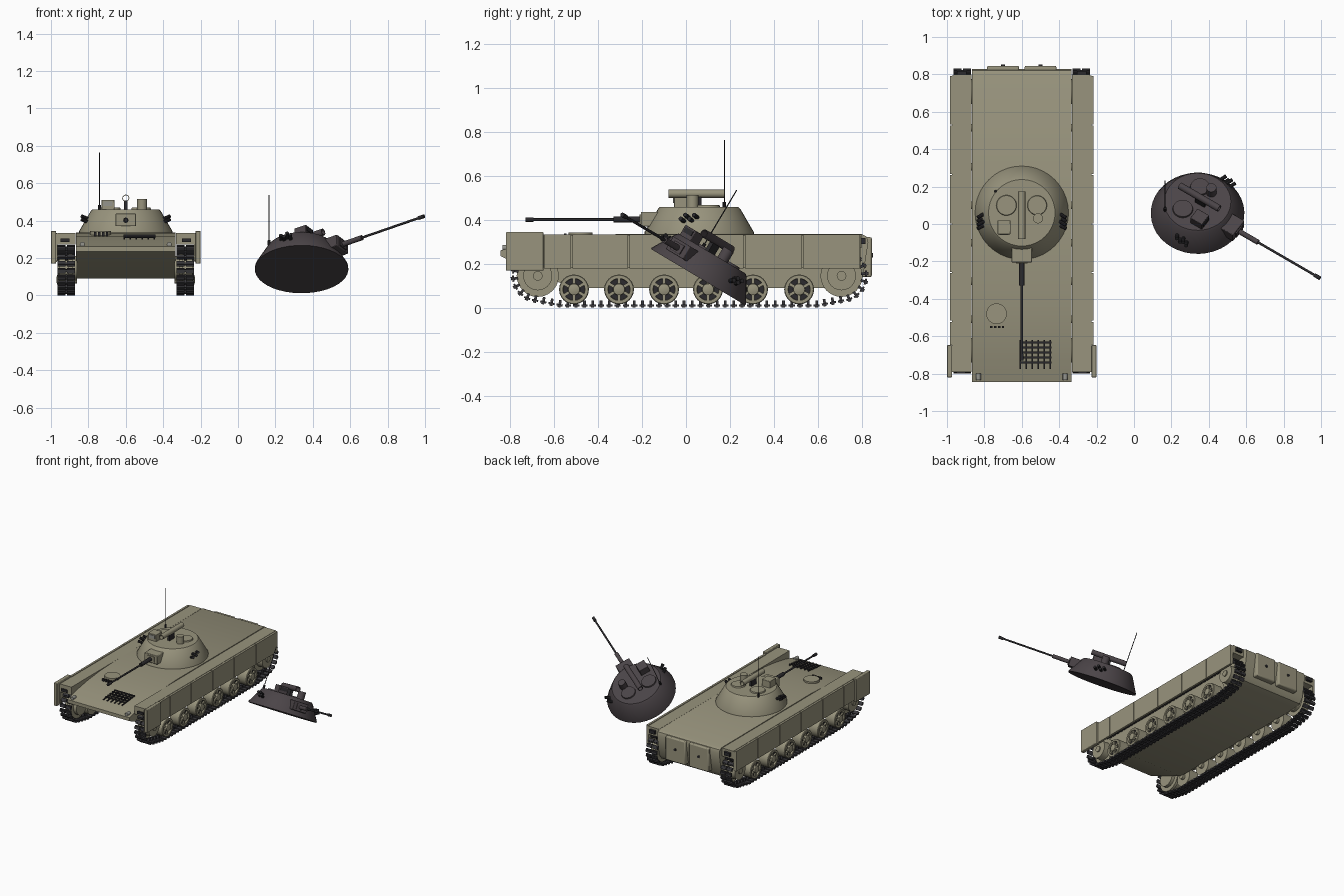
import bpy, bmesh, math
from mathutils import Matrix, Vector

if "Cube" in bpy.data.objects:
    bpy.data.objects.remove(bpy.data.objects["Cube"])

T, R = Matrix.Translation, Matrix.Rotation


def material(name, rgb):
    m = bpy.data.materials.new(name)
    m.diffuse_color = (*rgb, 1)
    m.use_nodes = True
    m.node_tree.nodes["Principled BSDF"].inputs["Base Color"].default_value = m.diffuse_color
    return m


OLIVE = material("olive", (0.315, 0.295, 0.205))
CHAR = material("charcoal", (0.070, 0.058, 0.064))
BLACK = material("gun black", (0.024, 0.023, 0.026))
TRACK = material("track steel", (0.040, 0.039, 0.044))
LENS = material("lens grey", (0.30, 0.30, 0.27))


def finish(name, bm, mats, M=Matrix(), bevel=0):
    bm.transform(M)
    bmesh.ops.recalc_face_normals(bm, faces=bm.faces)
    me = bpy.data.meshes.new(name)
    bm.to_mesh(me)
    bm.free()
    for m in mats if isinstance(mats, tuple) else (mats,):
        me.materials.append(m)
    ob = bpy.data.objects.new(name, me)
    bpy.context.collection.objects.link(ob)
    if bevel:
        b = ob.modifiers.new("bevel", 'BEVEL')
        b.width, b.segments = bevel, 2
    return ob


def add_box(bm, x, y, z, M=Matrix()):
    c = Vector([(a + b) / 2 for a, b in (x, y, z)])
    s = [abs(b - a) for a, b in (x, y, z)]
    bmesh.ops.create_cube(bm, size=1, matrix=M @ T(c) @ Matrix.Diagonal((*s, 1)))


def box(name, x, y, z, mat, M=Matrix(), bevel=0):
    bm = bmesh.new()
    add_box(bm, x, y, z)
    return finish(name, bm, mat, M, bevel)


def add_rod(bm, p, q, r, r2=None, n=16):
    p, q = Vector(p), Vector(q)
    d = q - p
    rot = d.to_track_quat('Z', 'Y').to_matrix().to_4x4()
    bmesh.ops.create_cone(bm, cap_ends=True, segments=n, radius1=r,
                          radius2=r if r2 is None else r2, depth=d.length,
                          matrix=T((p + q) / 2) @ rot)


def rod(name, p, q, r, mat, M=Matrix(), r2=None, n=16):
    bm = bmesh.new()
    add_rod(bm, p, q, r, r2, n)
    return finish(name, bm, mat, M)


def lathe(bm, prof, n=24, closed=False):
    """Revolve (radius, height) points about z."""
    rings = [[bm.verts.new((r * math.cos(a), r * math.sin(a), z))
              for a in (math.tau * i / n for i in range(n))] for r, z in prof]
    pairs = list(zip(rings, rings[1:])) + ([(rings[-1], rings[0])] if closed else [])
    for a, b in pairs:
        for i in range(n):
            bm.faces.new((a[i], a[(i + 1) % n], b[(i + 1) % n], b[i]))
    if not closed:
        bm.faces.new(rings[0])
        bm.faces.new(rings[-1])


def prism(name, prof, x0, x1, mat, M):
    """Extrude a (y, z) outline along x."""
    bm = bmesh.new()
    f = bm.faces.new([bm.verts.new((x0, y, z)) for y, z in prof])
    e = bmesh.ops.extrude_face_region(bm, geom=[f])
    bmesh.ops.translate(bm, vec=(x1 - x0, 0, 0),
                        verts=[v for v in e['geom'] if isinstance(v, bmesh.types.BMVert)])
    return finish(name, bm, mat, M)


def turret(tag, body, M):
    """Turret with its base centre at the origin, gun along -y."""
    bm = bmesh.new()
    lathe(bm, [(0.25, 0), (0.25, 0.008), (0.188, 0.115), (0.178, 0.125)], 40)
    finish(tag + "_shell", bm, body, M)
    box(tag + "_mantlet", (-.055, .055), (-.265, -.16), (.035, .102), body, M, .004)
    box(tag + "_mantlet_plate", (-.03, .03), (-.271, -.264), (.045, .09), body, M)
    # gun
    rod(tag + "_gun_sleeve", (0, -.26, .067), (0, -.39, .067), .014, body if body is CHAR else BLACK, M)
    rod(tag + "_barrel", (0, -.38, .067), (0, -.79, .067), .0065, BLACK, M)
    rod(tag + "_muzzle", (0, -.755, .067), (0, -.79, .067), .0105, BLACK, M)
    # roof fittings
    for s, r in ((-1, .056), (1, .054)):
        rod(tag + "_hatch", (s * .082, .04, .12), (s * .082, .04, .134), r, body, M, r - .004, 28)
    rod(tag + "_periscope", (.087, -.03, .12), (.087, -.03, .18), .027, body, M, n=16)
    box(tag + "_sight_box", (-.13, -.06), (-.115, -.04), (.12, .176), body, M, .003)
    box(tag + "_sight_window", (-.12, -.07), (-.119, -.114), (.143, .168), LENS if body is OLIVE else BLACK, M)
    box(tag + "_launcher_mount", (-.01, .01), (-.05, .01), (.12, .172), BLACK, M)
    bm = bmesh.new()
    lathe(bm, [(.019, 0), (.019, .255), (.015, .255), (.015, 0)], 20, True)
    finish(tag + "_launch_tube", bm, body, M @ T((0, .115, .185)) @ R(math.pi / 2, 4, 'X'))
    # antenna
    rod(tag + "_antenna_base", (-.14, .115, .12), (-.14, .115, .148), .008, BLACK, M, n=10)
    rod(tag + "_antenna", (-.14, .115, .14), (-.14, .115, .43), .0026, BLACK, M, n=6)
    # smoke dischargers on both flanks
    for s in (-1, 1):
        bm = bmesh.new()
        for i in range(4):
            y, z = -.085 + i * .02, .066 + (i % 2) * .017
            add_rod(bm, (s * .20, y + .02, z - .01), (s * .236, y, z + .006), .010, n=10)
        finish(tag + "_smoke_dischargers", bm, BLACK, M)


V = T((-.6, 0, 0))   # vehicle centre line

# hull
hull = [(-.845, .262), (-.845, .236), (-.52, .09), (.73, .09), (.775, .102), (.805, .14),
        (.83, .30), (.822, .325), (.80, .336), (-.28, .337), (-.45, .330), (-.60, .314), (-.73, .291)]
prism("hull", hull, -.265, .265, OLIVE, V)
for s in (-1, 1):
    d = sorted((s * .015, s * .185))
    box("rear_door", d, (.79, .846), (.14, .322), OLIVE, V, .008)
    rod("door_port", (s * .10, .84, .24), (s * .10, .852, .24), .010, BLACK, V, n=12)
    rod("headlight", (s * .232, -.80, .274), (s * .232, -.835, .274), .013, LENS, V)

# driver hatch with periscope row
rod("driver_hatch", (-.135, -.48, .30), (-.135, -.48, .344), .055, OLIVE, V, n=28)
bm = bmesh.new()
for i in range(4):
    x = -.17 + i * .021
    add_box(bm, (x, x + .013), (-.555, -.545), (.31, .338))
finish("driver_periscopes", bm, BLACK, V)

# engine grille
bm = bmesh.new()
for i in range(6):
    x = -.008 + i * .032
    add_box(bm, (x - .004, x + .004), (-.08, .075), (-.006, 0), T((0, -.695, .312)) @ R(.1, 4, 'X'))
for i in range(5):
    y = -.045 + i * .027
    add_box(bm, (-.012, .16), (y - .005, y + .005), (0, .006), T((0, -.695, .312)) @ R(.1, 4, 'X'))
finish("engine_grille", bm, BLACK, V)

# track centre line: front arc, ground run, rear arc
FRONT, REAR, RAD = (-.675, .146), (.708, .146), .112
path = []
for i in range(17):
    a = math.radians(90 + i * 10.2)
    path.append((FRONT[0] + RAD * math.cos(a), FRONT[1] + RAD * math.sin(a)))
path += [(-.57, .0125), (.60, .0125)]
for i in range(17):
    a = math.radians(-73 + i * 10.2)
    path.append((REAR[0] + RAD * math.cos(a), REAR[1] + RAD * math.sin(a)))
segs = [(Vector(p), Vector(q)) for p, q in zip(path, path[1:] + path[:1])]
total = sum((q - p).length for p, q in segs)


def along(d):
    for p, q in segs:
        n = (q - p).length
        if d <= n:
            return p.lerp(q, d / n), (q - p).normalized()
        d -= n
    return segs[0][0], (segs[0][1] - segs[0][0]).normalized()


def track(M):
    bm = bmesh.new()
    n = 92
    for i in range(n):
        p, t = along(total * i / n)
        F = T((0, p.x, p.y)) @ R(math.atan2(t.y, t.x), 4, 'X')
        for x in ((.272, .314), (.322, .364)):      # paired shoes
            add_box(bm, x, (-.014, .014), (-.005, .004), F)
            add_box(bm, x, (-.008, .006), (-.0115, -.004), F)
        add_box(bm, (.310, .326), (-.006, .006), (-.004, .022), F)   # guide horn
    finish("track", bm, TRACK, M)


def wheel(name, y, z, r, M):
    bm = bmesh.new()
    lathe(bm, [(r, .280), (r, .356), (r * .95, .360), (r * .74, .360), (r * .72, .346),
               (r * .40, .346), (r * .38, .366), (r * .2, .370)], 24)
    bm.normal_update()
    for f in bm.faces:       # dark pocket floor between rim and hub
        c = f.calc_center_median()
        if abs(c.z - .346) < .001:
            f.material_index = 1
    for i in range(6):
        add_box(bm, (r * .36, r * .77), (-r * .10, r * .10), (.344, .357), R(i * math.pi / 3, 4, 'Z'))
    finish(name, bm, (OLIVE, BLACK), M @ T((0, y, z)) @ R(math.pi / 2, 4, 'Y'))


# running gear, fenders and skirts on both sides
for s in (-1, 1):
    M = V @ Matrix.Diagonal((s, 1, 1, 1))
    track(M)
    for y in (-.51, -.305, -.10, .10, .305, .515):
        wheel("road_wheel", y, .084, .068, M)
        rod("axle", (.26, y, .084), (.285, y, .084), .02, OLIVE, M)
    for name, (y, z) in (("drive_wheel", FRONT), ("idler_wheel", REAR)):
        rod(name, (.26, y, z), (.358, y, z), .066, OLIVE, M, n=24)
        rod(name + "_disc", (.285, y, z), (.305, y, z), .096, OLIVE, M, n=24)
        rod(name + "_cap", (.35, y, z), (.366, y, z), .022, OLIVE, M, n=16)
    box("fender", (.269, .364), (-.79, .80), (.272, .334), OLIVE, M)
    box("skirt_backing", (.364, .374), (-.79, .795), (.185, .330), OLIVE, M)
    edges = [-.65, -.52, -.26, 0, .265, .53, .795]
    for a, b in zip(edges, edges[1:]):
        box("skirt_panel", (.368, .384), (a + .003, b - .003), (.18, .335), OLIVE, M)
    box("front_side_plate", (.372, .40), (-.82, -.648), (.17, .345), OLIVE, M, .004)
    box("tail_light", (.295, .345), (.795, .818), (.292, .318), BLACK, M)
    box("front_marker", (.30, .35), (-.80, -.788), (.285, .305), BLACK, M)

# mounted turret, and a scorched one lying tilted on the ground
turret("turret", OLIVE, T((-.6, .06, .335)))
turret("fallen_turret", CHAR, T((.34, .055, .14)) @ R(math.radians(-30.8), 4, 'X') @ R(math.radians(56), 4, 'Z'))

# smooth round parts, keep hard edges
for ob in bpy.context.scene.objects:
    ob.select_set(True)
    bpy.context.view_layer.objects.active = ob
bpy.ops.object.shade_smooth_by_angle(angle=math.radians(32))
